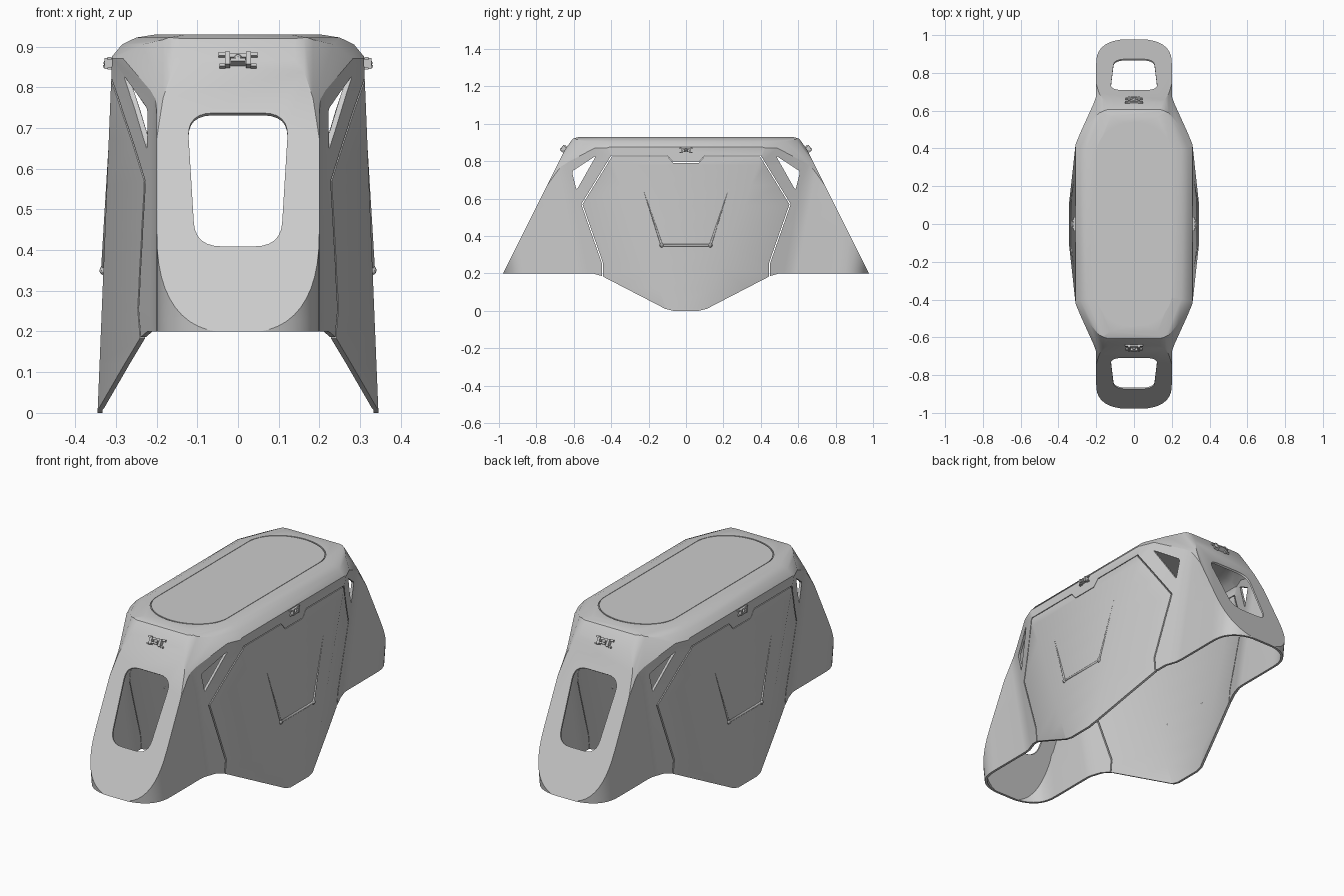
import bpy, bmesh, math
from mathutils import Vector

cube = bpy.data.objects.get("Cube")
if cube:
    bpy.data.objects.remove(cube)

grey = bpy.data.materials.new("light grey")
grey.use_nodes = True
grey.diffuse_color = (0.6, 0.6, 0.6, 1)
grey.node_tree.nodes["Principled BSDF"].inputs["Base Color"].default_value = (0.6, 0.6, 0.6, 1)


def make(name, bm):
    bmesh.ops.recalc_face_normals(bm, faces=bm.faces)
    mesh = bpy.data.meshes.new(name)
    bm.to_mesh(mesh)
    bm.free()
    mesh.materials.append(grey)
    ob = bpy.data.objects.new(name, mesh)
    bpy.context.collection.objects.link(ob)
    return ob


def prism(name, pts, place, t0, t1):
    bm = bmesh.new()
    rings = [[bm.verts.new(place(a, b, t)) for a, b in pts] for t in (t0, t1)]
    for ring in rings:
        bm.faces.new(ring)
    for i in range(len(pts)):
        bm.faces.new((rings[0][i - 1], rings[0][i], rings[1][i], rings[1][i - 1]))
    return make(name, bm)


def strip(name, path, centre, place, t0, t1, closed=False):
    """Thin band following a path, used to cut panel gaps."""
    bm = bmesh.new()
    c = Vector(centre)
    rows = []
    for p in path:
        q = c + (Vector(p) - c) * 0.988
        rows.append([bm.verts.new(place(u[0], u[1], t))
                     for u, t in ((p, t0), (q, t0), (q, t1), (p, t1))])
    for i in range(0 if closed else 1, len(rows)):
        for k in range(4):
            bm.faces.new((rows[i - 1][k - 1], rows[i - 1][k], rows[i][k], rows[i][k - 1]))
    if not closed:
        bm.faces.new(rows[0])
        bm.faces.new(rows[-1])
    return make(name, bm)


def rounded(pts, r, steps=6):
    out = []
    for i, p in enumerate(pts):
        p, a, b = Vector(p), Vector(pts[i - 1]), Vector(pts[(i + 1) % len(pts)])
        a, b = p + (a - p).normalized() * r, p + (b - p).normalized() * r
        for s in range(steps + 1):
            t = s / steps
            out.append(a * (1 - t) ** 2 + p * 2 * t * (1 - t) + b * t * t)
    return out


def side_x(z):
    return 0.345 - 0.041 * z


# Shell walls: plan outlines stacked upward
def outline(z):
    end = 0.956 + 0.118 * z
    quad = [(side_x(z), 0.1 + 0.37 * z)]
    quad += [(0.215, 0.485 + 0.19 * z), (0.203, 0.52 + 0.19 * z), (0.2, 0.55 + 0.19 * z)]
    for i in range(13):
        a = math.pi / 2 * i / 12
        quad.append((0.2 * math.cos(a) ** 0.75, end - 0.16 + 0.16 * math.sin(a) ** 0.8))
    quad[-1] = (0, end)
    half = quad + [(-x, y) for x, y in quad[-2::-1]]
    return half + [(-x, -y) for x, y in half]


bm = bmesh.new()
levels = [-0.1 + 0.11 * i for i in range(11)]
rings = [[bm.verts.new((x, y, z)) for x, y in outline(z)] for z in levels]
for low, high in zip(rings, rings[1:]):
    for i in range(len(low)):
        bm.faces.new((low[i - 1], low[i], high[i], high[i - 1]))
bm.faces.new(rings[-1])


def slice_off(co, normal):
    cut = bmesh.ops.bisect_plane(bm, geom=bm.verts[:] + bm.edges[:] + bm.faces[:], dist=1e-5,
                                 plane_co=co, plane_no=normal, clear_outer=True)
    edges = [e for e in cut["geom_cut"] if isinstance(e, bmesh.types.BMEdge) and e.is_boundary]
    if edges:
        bmesh.ops.holes_fill(bm, edges=edges, sides=0)


# Roof, sloped ends and softened upper edges
slice_off((0, 0, 0.93), (0, 0, 1))
end_profile = [(0.57, 0.93), (0.605, 0.92), (0.63, 0.895), (0.645, 0.865), (0.995, 0.375)]
edge_profile = [(-0.11, 0.93), (-0.06, 0.922), (-0.025, 0.905), (0, 0.875)]
for sy in (1, -1):
    for (y0, z0), (y1, z1) in zip(end_profile, end_profile[1:]):
        slice_off((0, sy * y0, z0), (0, sy * (z0 - z1), y1 - y0))
for sx in (1, -1):
    for nx, ny, d in ((1, 0, 0.31), (0.926, 0.377, 0.4416), (0.926, -0.377, 0.4416)):
        for (o0, z0), (o1, z1) in zip(edge_profile, edge_profile[1:]):
            drop = z0 - z1
            slice_off((sx * nx * (d + o0), ny * (d + o0), z0),
                      (sx * nx * drop, ny * drop, o1 - o0))
    for sy in (1, -1):
        for x, drop, tilt in ((0.14, 0, 12), (0.165, 0.006, 28), (0.185, 0.017, 48)):
            t = math.radians(tilt)
            n = Vector((0, sy * 0.814, 0.581))
            co = Vector((sx * x, sy * 0.82, 0.62)) - n * drop
            slice_off(co, n * math.cos(t) + Vector((sx * math.sin(t), 0, 0)))
shell = make("canopy_shell", bm)
solid = shell.modifiers.new("thickness", "SOLIDIFY")
solid.thickness = 0.012
solid.offset = -1

# Cutters: lower edge, end windows, corner windows and panel gaps
across = lambda a, b, t: (t, a, b)
cutters = []
lower = [(1.2, -0.2), (1.2, 0.2), (0.5, 0.2), (0.45, 0.186), (0.11, 0.01), (0.07, 0)]
cutters.append(prism("lower_edge_cutter", lower + [(-y, z) for y, z in lower[::-1]], across, -1, 1))
for sy in (1, -1):
    def on_slope(a, b, t, sy=sy):
        return (a, sy * (0.8325 - 0.581 * b + 0.814 * t), 0.6025 + 0.814 * b + 0.581 * t)
    for grow, depth in ((0.022, -0.005), (0, -0.1)):
        w, h = 0.105 + grow, 0.181 + grow
        frame = rounded([(-w, -h), (w, -h), (w + 0.02, h), (-w - 0.02, h)], 0.065 + grow)
        cutters.append(prism("end_window_cutter", frame, on_slope, depth, 0.1))
    tri = rounded([(0.48, 0.83), (0.61, 0.745), (0.585, 0.645)], 0.012, 3)
    cutters.append(prism("corner_window_cutter", [(sy * y, z) for y, z in tri], across, -1, 1))
panel = [(0.45, -0.05), (0.45, 0.255), (0.56, 0.57), (0.40, 0.83), (0.10, 0.83), (0.07, 0.795)]
panel += [(-y, z) for y, z in panel[::-1]]
cutters.append(strip("side_panel_gap_cutter", panel, (0, 0.5), across, -1, 1))
arc = [(0.2 * math.cos(math.pi * i / 24), 0.37 + 0.17 * math.sin(math.pi * i / 24)) for i in range(25)]
hatch = arc + [(-x, -y) for x, y in arc]
cutters.append(strip("roof_hatch_gap_cutter", hatch, (0, 0), lambda a, b, t: (a, b, t), 0.924, 0.95, True))

bpy.context.view_layer.objects.active = shell
for c in cutters:
    c.hide_render = True
    mod = shell.modifiers.new(c.name, "BOOLEAN")
    mod.operation, mod.solver, mod.object = "DIFFERENCE", "EXACT", c
for mod in list(shell.modifiers):
    bpy.ops.object.modifier_apply(modifier=mod.name)
for c in cutters:
    bpy.data.objects.remove(c)


# Small fittings
def part(name, build, loc, turn=0, tip=0):
    b = bmesh.new()
    build(b)
    ob = make(name, b)
    ob.location = loc
    ob.rotation_euler = (tip, 0, turn)
    return ob


def bracket(b):
    def box(size, at):
        vs = bmesh.ops.create_cube(b, size=1)["verts"]
        for v in vs:
            v.co = Vector((v.co[i] * size[i] + at[i] for i in range(3)))
    box((0.06, 0.012, 0.012), (0, -0.006, 0.012))
    box((0.036, 0.024, 0.008), (0, -0.01, -0.008))
    for s in (1, -1):
        box((0.012, 0.02, 0.036), (s * 0.026, -0.008, 0))
        box((0.016, 0.01, 0.01), (s * 0.04, -0.006, 0.016))
        box((0.014, 0.01, 0.008), (s * 0.038, -0.006, -0.016))
    ball = bmesh.ops.create_icosphere(b, subdivisions=2, radius=0.011)["verts"]
    bmesh.ops.translate(b, verts=ball, vec=(0, -0.01, 0.002))


for s, side in ((-1, "front"), (1, "back")):
    part(side + "_bracket", bracket, (0, s * 0.649, 0.863), 0 if s < 0 else math.pi, math.radians(-32))
for s, side in ((1, "left"), (-1, "right")):
    ob = part(side + "_bracket", bracket, (s * 0.31, 0, 0.858), s * math.pi / 2)
    ob.scale = (0.75, 1, 0.75)
    # Raised rib on each side panel, fading out upward
    curve = bpy.data.curves.new(side + "_side_rib", "CURVE")
    curve.dimensions = "3D"
    curve.bevel_depth = 0.008
    curve.bevel_resolution = 2
    spline = curve.splines.new("POLY")
    pts = [(-0.25, 0.715, 0.1), (-0.13, 0.35, 1), (0.13, 0.35, 1), (0.25, 0.715, 0.1)]
    spline.points.add(len(pts) - 1)
    for p, (y, z, r) in zip(spline.points, pts):
        p.co = (s * (side_x(z) - 0.002), y, z, 1)
        p.radius = r
    curve.materials.append(grey)
    rib = bpy.data.objects.new(side + "_side_rib", curve)
    bpy.context.collection.objects.link(rib)
    for y in (-0.13, 0.13):
        part(side + "_rib_stud", lambda b: bmesh.ops.create_icosphere(b, subdivisions=2, radius=0.012),
             (s * (side_x(0.35) - 0.002), y, 0.35))

bpy.ops.object.select_all(action="DESELECT")
shell.select_set(True)
bpy.ops.object.shade_smooth_by_angle(angle=math.radians(28))
